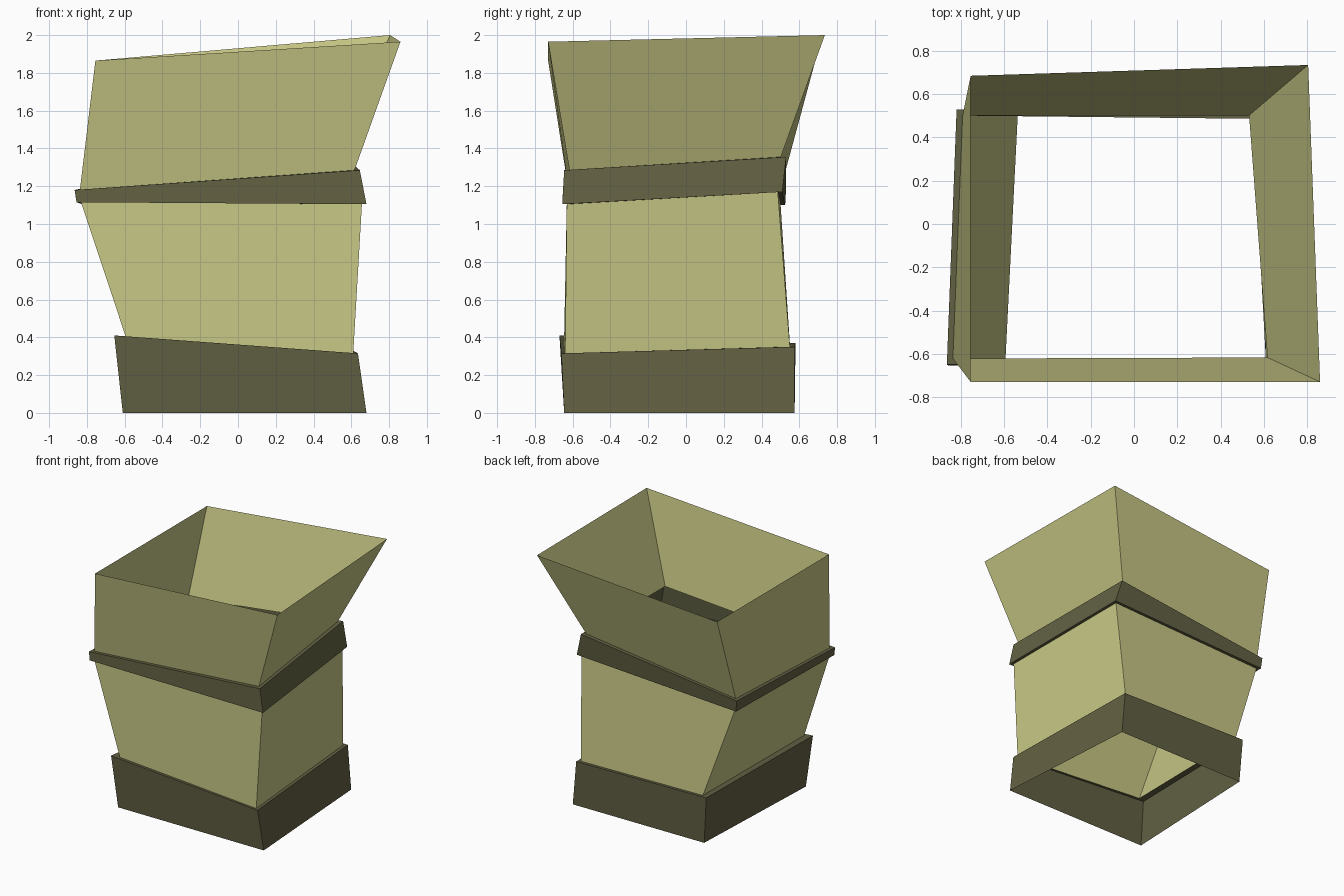
import bpy
import bmesh
from mathutils import Vector

default_cube = bpy.data.objects.get("Cube")
if default_cube:
    bpy.data.objects.remove(default_cube, do_unlink=True)


def make_material(name, red, green, blue):
    colour = (red, green, blue, 1)
    material = bpy.data.materials.new(name)
    material.use_nodes = True
    material.diffuse_color = colour
    shader = next(node for node in material.node_tree.nodes
                  if node.type == "BSDF_PRINCIPLED")
    shader.inputs["Base Color"].default_value = colour
    shader.inputs["Roughness"].default_value = .9
    return material


def ring(front_neg, front_pos, back_pos, back_neg):
    """Four corners of a crooked square section."""
    return [Vector(corner) for corner in (front_neg, front_pos, back_pos, back_neg)]


def inset(section, amount):
    """Step every corner towards the middle, keeping its height."""
    def step(value):
        return value - amount if value > 0 else value + amount
    return [Vector((step(p.x), step(p.y), p.z)) for p in section]


def make_sleeve(name, material, *sections):
    """Join consecutive sections with open-ended flat sheets."""
    bm = bmesh.new()
    loops = [[bm.verts.new(point) for point in section] for section in sections]
    for lower, upper in zip(loops, loops[1:]):
        for i in range(len(lower)):
            j = (i + 1) % len(lower)
            bm.faces.new((lower[i], lower[j], upper[j], upper[i]))
    mesh = bpy.data.meshes.new(name)
    bm.to_mesh(mesh)
    bm.free()
    mesh.materials.append(material)
    sleeve = bpy.data.objects.new(name, mesh)
    bpy.context.collection.objects.link(sleeve)
    return sleeve


pale_straw = make_material("pale straw", .57, .57, .235)
dark_olive = make_material("dark olive", .12, .117, .055)

# Crooked sections from the ground up
base_bottom = ring((-.61, -.645, 0), (.68, -.645, 0), (.6, .575, 0), (-.56, .57, 0))
base_top = ring((-.655, -.67, .41), (.635, -.66, .315), (.57, .575, .35), (-.585, .58, .37))
wall_foot = ring((-.595, -.645, .405), (.61, -.64, .315), (.545, .55, .35), (-.535, .55, .365))
band_bottom = ring((-.855, -.655, 1.115), (.68, -.655, 1.105), (.61, .51, 1.17), (-.81, .525, 1.1))
band_top = ring((-.865, -.65, 1.18), (.645, -.645, 1.285), (.56, .53, 1.355), (-.82, .53, 1.19))
mouth = ring((-.755, -.73, 1.865), (.86, -.73, 1.965), (.805, .735, 2), (-.755, .685, 1.865))

wall_head = inset(band_bottom, .024)
funnel_foot = inset(band_top, .028)

# Dark bands carry the narrow ledges; pale walls run between them
make_sleeve("base_band", dark_olive, base_bottom, base_top, wall_foot)
make_sleeve("lower_wall", pale_straw, wall_foot, wall_head)
make_sleeve("middle_band", dark_olive, wall_head, band_bottom, band_top, funnel_foot)
make_sleeve("upper_wall", pale_straw, funnel_foot, mouth)
